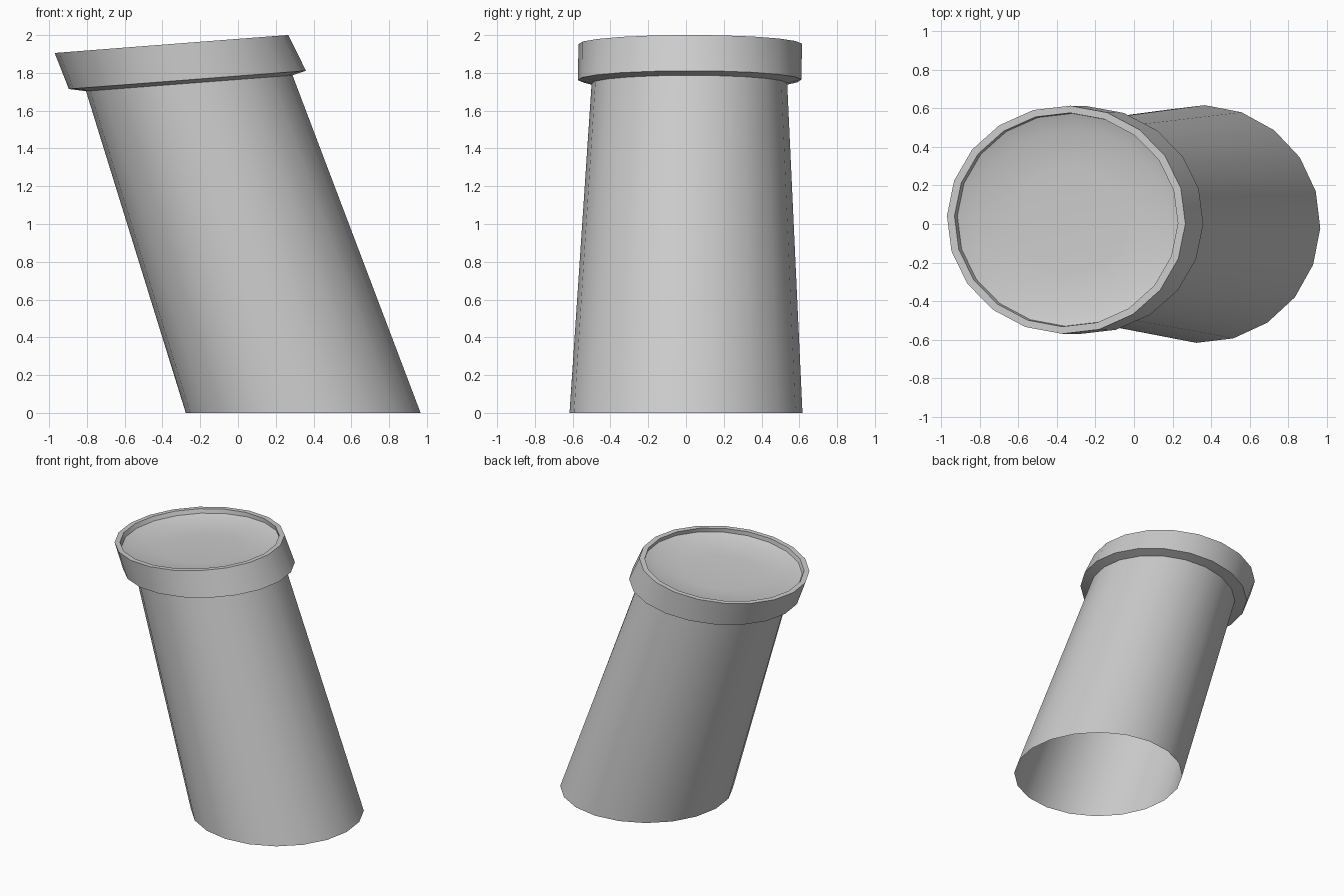
import bpy, bmesh
from math import sin, cos, radians, tau

if "Cube" in bpy.data.objects:
    bpy.data.objects.remove(bpy.data.objects["Cube"])

SIDES = 20
TWIST = radians(-2)


def ring(bm, cx, cy, cz, rx, ry, slope):
    """Loop of points on an ellipse, lying in a plane that rises along x."""
    pts = []
    for i in range(SIDES):
        a = TWIST + tau * i / SIDES
        dx = rx * cos(a)
        pts.append(bm.verts.new((cx + dx, cy + ry * sin(a), cz + slope * dx)))
    return pts


def loft(name, rings, cap=None):
    """Skin a chain of rings; cap is an optional centre point closing the end."""
    bm = bmesh.new()
    loops = [ring(bm, *r) for r in rings]
    for a, b in zip(loops, loops[1:]):
        for i in range(SIDES):
            j = (i + 1) % SIDES
            bm.faces.new((a[i], a[j], b[j], b[i]))
    if cap:
        c = bm.verts.new(cap)
        last = loops[-1]
        for i in range(SIDES):
            bm.faces.new((last[i], last[(i + 1) % SIDES], c))
    me = bpy.data.meshes.new(name)
    bm.to_mesh(me)
    bm.free()
    ob = bpy.data.objects.new(name, me)
    bpy.context.collection.objects.link(ob)
    bpy.ops.object.select_all(action='DESELECT')
    ob.select_set(True)
    bpy.context.view_layer.objects.active = ob
    bpy.ops.object.shade_smooth_by_angle(angle=radians(35))
    return ob


# Ring joining shaft and collar: centre x, y, z, radius x, y, slope
neck = (-0.258, 0.018, 1.745, 0.547, 0.518, 0.077)

# Leaning, tapering tube, open at the bottom
loft("shaft", [(0.345, 0, 0, 0.622, 0.617, 0), neck])

# Overhanging collar, flat rim and shallow dished floor
loft("collar", [
    neck,
    (-0.268, 0.02, 1.763, 0.628, 0.592, 0.077),
    (-0.352, 0.022, 1.953, 0.619, 0.592, 0.077),
    (-0.352, 0.022, 1.953, 0.580, 0.555, 0.077),
    (-0.340, 0.022, 1.922, 0.577, 0.552, 0.077),
    (-0.330, 0.022, 1.895, 0.500, 0.480, 0.077),
    (-0.326, 0.022, 1.882, 0.280, 0.270, 0.077),
], cap=(-0.325, 0.022, 1.878))
